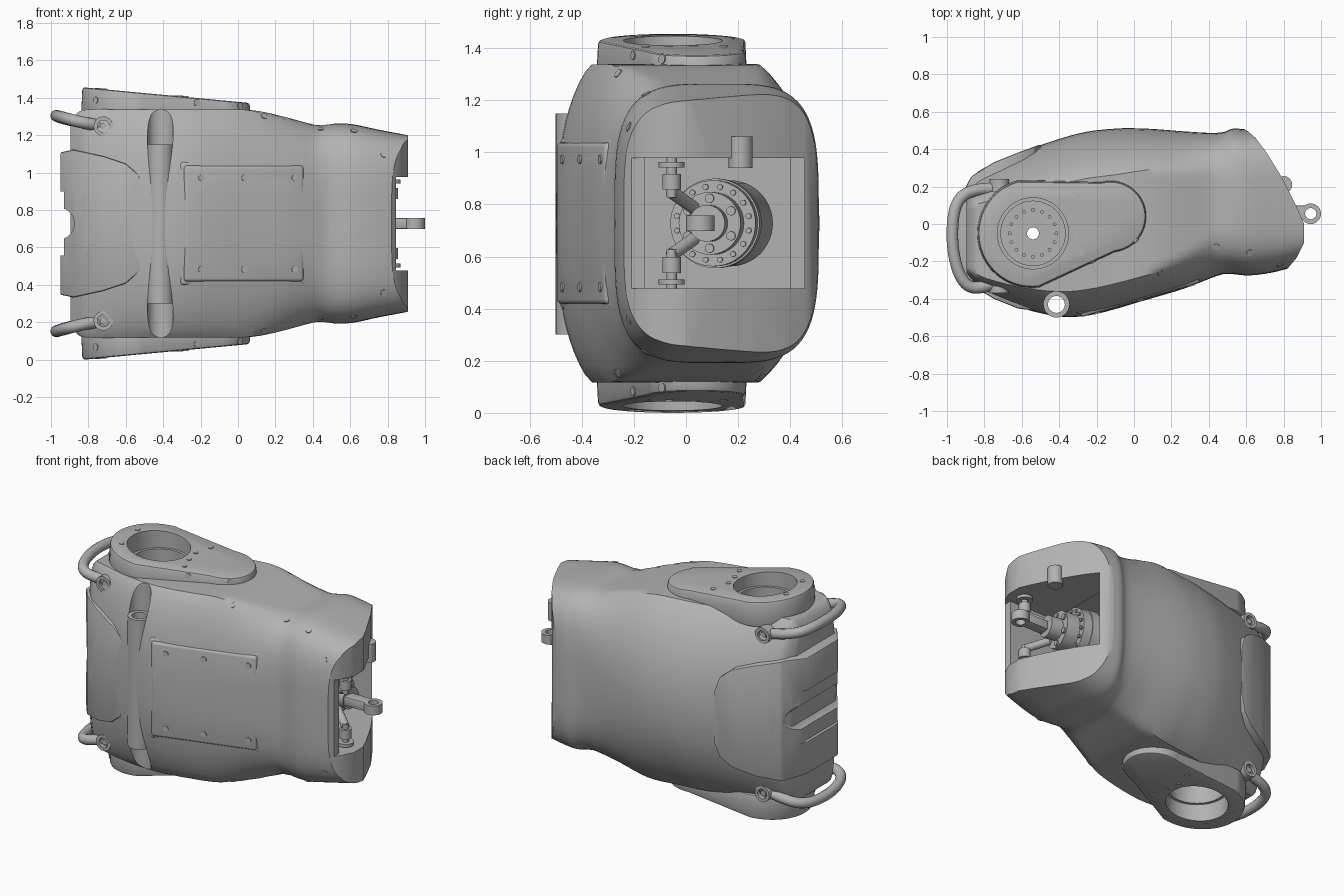
import bpy, bmesh, math
from mathutils import Vector, Matrix

if "Cube" in bpy.data.objects:
    bpy.data.objects.remove(bpy.data.objects["Cube"], do_unlink=True)

MID = 0.7275  # height of the mirror plane
grey = bpy.data.materials.new("plain_grey")
grey.use_nodes = True
grey.diffuse_color = (0.45, 0.45, 0.45, 1)
grey.node_tree.nodes["Principled BSDF"].inputs["Base Color"].default_value = grey.diffuse_color


def select(ob):
    bpy.ops.object.select_all(action='DESELECT')
    ob.select_set(True)
    bpy.context.view_layer.objects.active = ob


def finish(name, bm):
    bmesh.ops.recalc_face_normals(bm, faces=bm.faces)
    me = bpy.data.meshes.new(name)
    bm.to_mesh(me)
    bm.free()
    me.materials.append(grey)
    ob = bpy.data.objects.new(name, me)
    bpy.context.collection.objects.link(ob)
    return ob


def smooth(ob, angle=32):
    select(ob)
    bpy.ops.object.shade_smooth_by_angle(angle=math.radians(angle))
    return ob


def bevel(ob, width, segments=2):
    m = ob.modifiers.new("bevel", 'BEVEL')
    m.width, m.segments, m.limit_method = width, segments, 'ANGLE'
    select(ob)
    bpy.ops.object.modifier_apply(modifier=m.name)
    return smooth(ob)


def cut(ob, tool, op='DIFFERENCE'):
    m = ob.modifiers.new("cut", 'BOOLEAN')
    m.operation, m.solver, m.object = op, 'EXACT', tool
    select(ob)
    bpy.ops.object.modifier_apply(modifier=m.name)
    bpy.data.objects.remove(tool, do_unlink=True)


def rod(name, a, b, r, sides=32):
    a, b = Vector(a), Vector(b)
    d = b - a
    bm = bmesh.new()
    mat = Matrix.Translation((a + b) / 2) @ d.to_track_quat('Z', 'Y').to_matrix().to_4x4()
    bmesh.ops.create_cone(bm, cap_ends=True, segments=sides, radius1=r, radius2=r,
                          depth=d.length, matrix=mat)
    return smooth(finish(name, bm))


def box(name, lo, hi):
    lo, hi = Vector(lo), Vector(hi)
    bm = bmesh.new()
    bmesh.ops.create_cube(bm, size=1, matrix=Matrix.Translation((lo + hi) / 2)
                          @ Matrix.Diagonal((*(hi - lo), 1)))
    return finish(name, bm)


def bridge(name, low, top):
    # Solid between two matching outlines
    bm = bmesh.new()
    low = [bm.verts.new(p) for p in low]
    top = [bm.verts.new(p) for p in top]
    bm.faces.new(low)
    bm.faces.new(top)
    for i in range(len(low)):
        j = (i + 1) % len(low)
        bm.faces.new((low[i], low[j], top[j], top[i]))
    return finish(name, bm)


def prism(name, pts, z0, z1):
    return bridge(name, [(x, y, z0) for x, y in pts], [(x, y, z1) for x, y in pts])


# Main shell: loft of (x, y min, y max, half height, flat limit, exponent, forward lean)
SECTIONS = [Vector(s) for s in (
    (-.895, -.27, .17, .72, .53, 2.3, .03), (-.86, -.32, .25, .74, .59, 2.2, .04),
    (-.80, -.37, .30, .745, .61, 2.2, .05), (-.60, -.45, .385, .74, .61, 2.2, .055),
    (-.40, -.495, .455, .74, .61, 2.2, .055), (-.25, -.49, .494, .74, .61, 2.2, .055),
    (-.10, -.455, .51, .74, .61, 2.2, .055), (.0, -.425, .512, .735, .61, 2.25, .05),
    (.12, -.39, .507, .70, .60, 2.35, .04), (.27, -.345, .495, .61, .565, 2.7, .02),
    (.41, -.29, .487, .54, .528, 3.3, 0), (.48, -.268, .492, .533, .529, 3.7, 0),
    (.53, -.268, .51, .537, .535, 3.8, 0), (.62, -.275, .505, .53, .53, 3.9, 0),
    (.76, -.255, .50, .50, .50, 4.1, 0), (.95, -.20, .48, .465, .465, 4.5, 0))]


def blend(a, b, c, d, t):
    return (b * 2 + (c - a) * t + (a * 2 - b * 5 + c * 4 - d) * t * t
            + (b * 3 - a - c * 3 + d) * t ** 3) / 2


rows, last = [], len(SECTIONS) - 1
for i in range(last):
    quad = [SECTIONS[min(max(i + k, 0), last)] for k in (-1, 0, 1, 2)]
    rows += [blend(*quad, t / 3) for t in range(3)]
rows.append(SECTIONS[-1])
N = 72
bm, rings = bmesh.new(), []
for x, y0, y1, h, limit, n, lean in rows:
    ring = []
    for k in range(N):
        c, s = math.cos(math.tau * k / N), math.sin(math.tau * k / N)
        y = (y0 + y1) / 2 + (y1 - y0) / 2 * math.copysign(abs(c) ** (2 / n), c)
        z = max(-limit, min(limit, h * math.copysign(abs(s) ** (2 / n), s)))
        ring.append(bm.verts.new((x, y - lean * (z / limit) ** 2, MID + z)))
    rings.append(ring)
for a, b in zip(rings, rings[1:]):
    for k in range(N):
        bm.faces.new((a[k], a[(k + 1) % N], b[(k + 1) % N], b[k]))
bm.faces.new(rings[0])
bm.faces.new(rings[-1])
shell = finish("shell", bm)

# Slanted open end, inner cavity, jaw opening and tube channel
plan = [(-1.1, -.7), (.82, -.7), (.82, -.24), (.87, -.18), (.91, -.1), (.91, 0), (.87, .09),
        (.79, .25), (.71, .38), (.65, .46), (.61, .495), (.55, .53), (.5, .7), (-1.1, .7)]
cut(shell, prism("end_trim", plan, -.2, 1.7), 'INTERSECT')
cut(shell, box("cavity_cut", (-.2, -.2, MID - .34), (.5, .40, MID + .34)))
cut(shell, box("jaw_cut", (.4, -.16, MID - .25), (1.2, .455, MID + .25)))
cut(shell, box("front_lip_cut", (.845, -.5, MID - .25), (1.2, .1, MID + .25)))
cut(shell, rod("channel_cut", (-.415, -.43, -.2), (-.415, -.43, 1.7), .069, 40))
HX, HY = -.54, -.05  # shoulder joint axis


def teardrop(inset):
    big, small = (-.545, -.05, .295 - inset), (-.125, .04, .195 - inset)
    pts = []
    for (cx, cy, r), a0, a1 in ((small, -83, 105), (big, 105, 277)):
        for k in range(29):
            a = math.radians(a0 + (a1 - a0) * k / 28)
            pts.append((cx + r * math.cos(a), cy + r * math.sin(a)))
    return pts


def slope(x):
    return .7275 - .094 * (x + .82)


flanges = {}
for s, side in ((1, "upper"), (-1, "lower")):
    def at(h):
        return MID + s * h
    # Sloping shoulder flange with slightly drafted sides and a stepped well
    flange = bridge(side + "_flange", [(x, y, at(.55)) for x, y in teardrop(0)],
                    [(x, y, at(slope(x))) for x, y in teardrop(.008)])
    bevel(flange, .014)
    cut(flange, rod("well", (HX, HY, at(.4)), (HX, HY, at(.9)), .19, 64))
    flanges[s] = smooth(flange)
    cut(shell, rod("well", (HX, HY, at(.60)), (HX, HY, at(.9)), .19, 64))
    cut(shell, rod("deep_well", (HX, HY, at(.38)), (HX, HY, at(.8)), .172, 64))
    # Bolt circle on the well floor
    for k in range(16):
        a = math.tau * k / 16
        p = (HX + .125 * math.cos(a), HY + .125 * math.sin(a))
        rod(side + "_joint_bolt", (*p, at(.37)), (*p, at(.39)), .01, 12)
    # Grab handle with end bosses
    cu = bpy.data.curves.new(side + "_handle", 'CURVE')
    cu.dimensions, cu.bevel_depth, cu.bevel_resolution = '3D', .032, 4
    cu.use_fill_caps = True
    sp = cu.splines.new('NURBS')
    path = [(-.72, .19, .52), (-.82, .19, .535), (-.945, .17, .565), (-.975, 0, .578),
            (-.97, -.17, .575), (-.91, -.35, .56), (-.82, -.35, .535), (-.71, -.30, .52)]
    sp.points.add(len(path) - 1)
    for p, (x, y, h) in zip(sp.points, path):
        p.co = (x, y, at(h), 1)
    sp.use_endpoint_u, sp.order_u, sp.resolution_u = True, 4, 8
    cu.materials.append(grey)
    bpy.context.collection.objects.link(bpy.data.objects.new(side + "_handle", cu))
    for y0, y1 in ((-.2, -.37), (.10, .24)):
        boss = rod(side + "_handle_boss", (-.72, y0, at(.52)), (-.72, y1, at(.52)), .052)
        d = math.copysign(1, y1)
        cut(boss, rod("socket", (-.72, y1 - d * .03, at(.52)), (-.72, y1 + d, at(.52)), .032))
        smooth(boss)
        rod(side + "_handle_bolt", (-.72, y0, at(.52)), (-.72, y1 - d * .012, at(.52)), .02, 6)
    # Guide posts inside the jaw
    for r, h0, h1 in ((.02, .10, .25), (.036, .13, .19), (.05, .215, .235)):
        rod(side + "_guide_post", (.82, -.055, at(h0)), (.82, -.055, at(h1)), r)
    rod(side + "_link", (.82, -.055, at(.12)), (.70, .03, at(.06)), .025)

cut(shell, rod("bore", (HX, HY, -.2), (HX, HY, 1.7), .032))
smooth(shell)

# Hollow cross tube in the channel
tube = rod("cross_tube", (-.415, -.43, .30), (-.415, -.43, 1.15), .07, 40)
cut(tube, rod("bore", (-.415, -.43, 0), (-.415, -.43, 1.5), .045))
smooth(tube)

# Rear block: plan outline crossed with a rounded side outline, notched at the end
block = prism("rear_block", [(-.95, -.22), (-.95, .1), (-.87, .255), (-.75, .33), (-.62, .382),
                             (-.48, .433), (-.48, -.47), (-.62, -.452), (-.75, -.40),
                             (-.87, -.325)], .2, 1.3)
half = [(-1, .37), (-.88, .395), (-.72, .36), (-.60, .32), (-.53, .26), (-.50, .17)]
side_outline = half + [(x, -h) for x, h in reversed(half)]
cut(block, bridge("side_trim", [(x, -1, MID + h) for x, h in side_outline],
                  [(x, 1, MID + h) for x, h in side_outline]), 'INTERSECT')
bevel(block, .01)
cut(block, box("step", (-1.1, -.6, MID - .17), (-.93, .6, MID + .17)))
cut(block, rod("notch", (-.96, -.7, MID), (-.96, .7, MID), .085))
cut(block, rod("bore", (HX, HY, 0), (HX, HY, 1.5), .032))
smooth(block)

# Bolted front panel lying on the sloping side
tilt = math.atan2(.19, .65)
along = Vector((math.cos(tilt), math.sin(tilt), 0))
out = Vector((math.sin(tilt), -math.cos(tilt), 0))
centre = Vector((.035, -.406, MID))
frame = Matrix((along, out, Vector((0, 0, 1)))).transposed().to_4x4()
for name, w, h, lift, th in (("panel_frame", .70, .66, -.018, .06),
                             ("front_panel", .665, .62, 0, .06)):
    p = box(name, (-w / 2, -th, -h / 2), (w / 2, 0, h / 2))
    bevel(p, .018, 3)
    p.data.transform(Matrix.Translation(centre + out * lift) @ frame)
    p.data.flip_normals()
for u in (-.24, 0, .28):
    for h in (-.245, .245):
        p = centre + along * u + Vector((0, 0, h))
        rod("panel_screw", p - out * .01, p + out * .006, .018, 16)

# Actuator with bolted flanges and a clevis eye
tail, tip = Vector((.12, .17, MID)), Vector((.94, .055, MID))
axis = (tip - tail).normalized()
for name, a, b, r in (("actuator_mount", -.36, 0, .10), ("actuator_body", 0, .48, .165),
                      ("actuator_collar", .36, .42, .172), ("actuator_flange", .48, .57, .12),
                      ("actuator_neck", .57, .65, .07)):
    rod(name, tail + axis * a, tail + axis * b, r, 48)
side_dir = axis.cross(Vector((0, 0, 1)))
for count, r, d, size in ((16, .142, .48, .011), (6, .096, .57, .018)):
    for k in range(count):
        a = math.tau * (k + .5) / count
        p = tail + axis * d + (side_dir * math.cos(a) + Vector((0, 0, math.sin(a)))) * r
        rod("actuator_bolt", p, p + axis * .012, size, 10)
arm = box("clevis_arm", (.70, -.038, -.03), (.93, .038, .03))
arm.data.transform(Matrix.Translation((0, .06, MID)))
bevel(arm, .008)
eye = rod("clevis_eye", (.945, .055, MID - .03), (.945, .055, MID + .03), .055)
for part in (arm, eye):
    cut(part, rod("pin_hole", (.945, .055, 0), (.945, .055, 1.5), .03))
    smooth(part)

# Peg in the upper jaw
rod("jaw_peg", (.80, .21, .94), (.80, .21, 1.06), .046)

# Screw heads set on the shell and flange surfaces
bpy.context.view_layer.update()
for s in (1, -1):
    spots = [(shell, x, h) for x, h in ((.78, .37), (.62, .495), (.44, .505), (.14, .575))]
    spots += [(flanges[s], x, h) for x, h in ((-.76, .66), (-.22, .645), (.01, .63))]
    for target, x, h in spots:
        hit, p, n, _ = target.ray_cast(Vector((x, -1, MID + s * h)), Vector((0, 1, 0)))
        if hit:
            rod("edge_screw", p - n * .01, p + n * .004, .018, 16)
    for x, y in ((-.30, .145), (-.33, .03), (-.31, -.065), (-.28, -.155), (-.75, .03), (-.72, -.18)):
        h = slope(x)
        rod("flange_screw", (x, y, MID + s * (h - .01)), (x, y, MID + s * (h + .004)), .016, 16)
